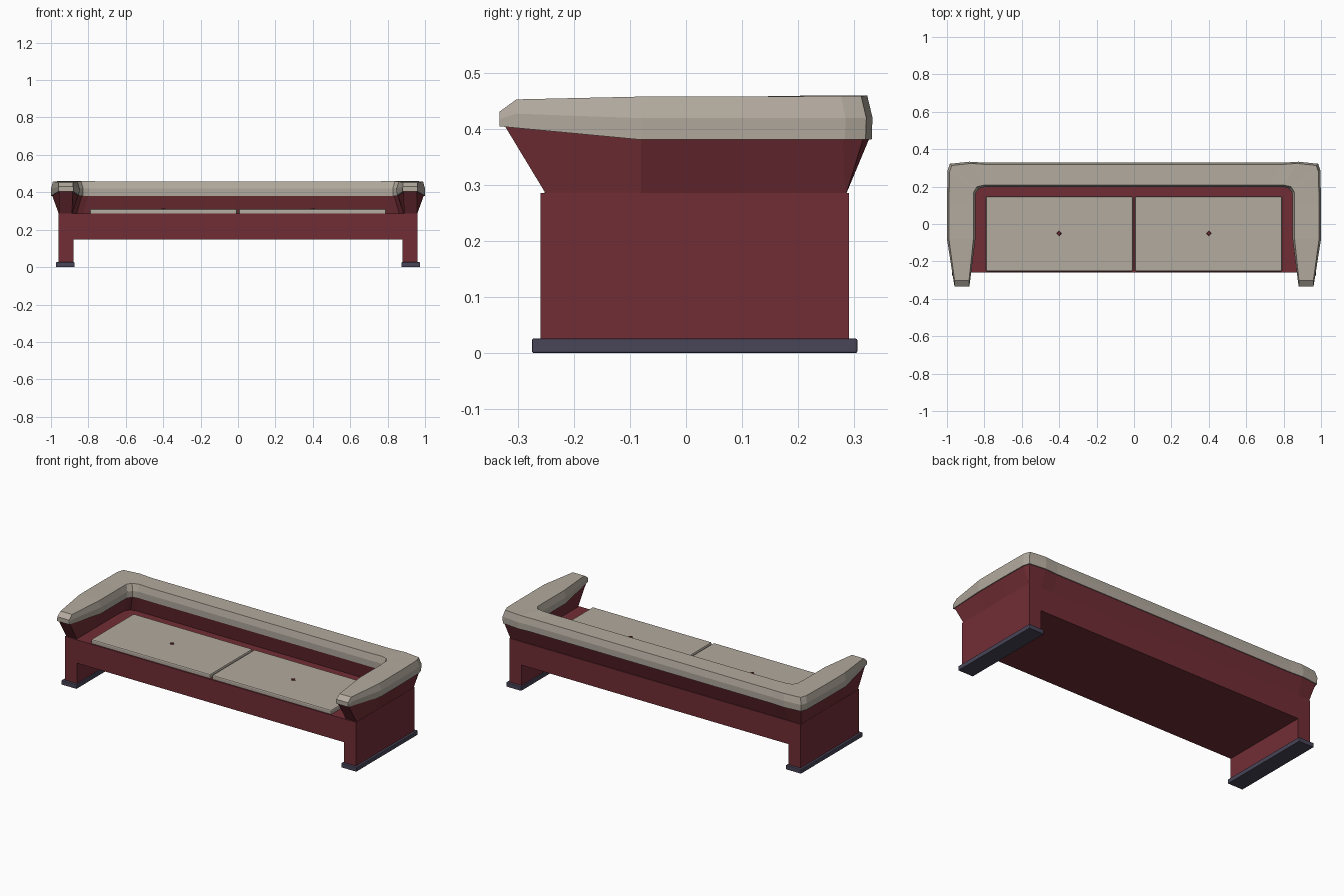
import bpy, bmesh

if "Cube" in bpy.data.objects:
    bpy.data.objects.remove(bpy.data.objects["Cube"])


def material(name, rgb):
    m = bpy.data.materials.new(name)
    m.diffuse_color = (*rgb, 1)
    m.use_nodes = True
    m.node_tree.nodes["Principled BSDF"].inputs["Base Color"].default_value = m.diffuse_color
    return m


RED = material("dark red", (0.165, 0.027, 0.036))
TAN = material("warm grey upholstery", (0.45, 0.405, 0.345))
DARK = material("slate feet", (0.065, 0.058, 0.095))


def finish(bm, name, mat):
    bmesh.ops.recalc_face_normals(bm, faces=bm.faces)
    me = bpy.data.meshes.new(name)
    bm.to_mesh(me)
    bm.free()
    me.materials.append(mat)
    ob = bpy.data.objects.new(name, me)
    bpy.context.collection.objects.link(ob)
    return ob


def box(name, lo, hi, mat, bevel=0):
    bm = bmesh.new()
    bmesh.ops.create_cube(bm, size=1)
    for v in bm.verts:
        v.co = [(a + b) / 2 + c * (b - a) for a, b, c in zip(lo, hi, v.co)]
    ob = finish(bm, name, mat)
    if bevel:
        mod = ob.modifiers.new("bevel", 'BEVEL')
        mod.width = bevel
        mod.segments = 2
    return ob


def loft(name, rings, mat):
    # mirror the right-hand rings to the left and skin the whole U shape
    rings = rings + [[(-x, y, z) for x, y, z in r] for r in reversed(rings)]
    bm = bmesh.new()
    vs = [[bm.verts.new(p) for p in r] for r in rings]
    n = len(vs[0])
    for a, b in zip(vs, vs[1:]):
        for i in range(n):
            j = (i + 1) % n
            bm.faces.new((a[i], a[j], b[j], b[i]))
    bm.faces.new(vs[0])
    bm.faces.new(vs[-1])
    return finish(bm, name, mat)


def mix(a, b, t):
    return (a[0] + (b[0] - a[0]) * t, a[1] + (b[1] - a[1]) * t)


# body: bridge-shaped profile extruded front to back
bm = bmesh.new()
prof = [(-.96, .025), (-.88, .025), (-.88, .147), (.88, .147),
        (.88, .025), (.96, .025), (.96, .286), (-.96, .286)]
face = bm.faces.new([bm.verts.new((x, -.26, z)) for x, z in prof])
ext = bmesh.ops.extrude_face_region(bm, geom=[face])
for v in ext["geom"]:
    if isinstance(v, bmesh.types.BMVert):
        v.co.y = .291
finish(bm, "body", RED)

# rail stations: outer xy, inner xy, bottom z, top z
stations = [
    ((.960, -.333), (.880, -.333), .405, .431),
    ((.965, -.303), (.876, -.303), .402, .453),
    ((1.00, -.08), (.848, -.08), .381, .458),
    ((1.00, .10), (.848, .12), .381, .458),
    ((.997, .285), (.846, .165), .381, .459),
    ((.985, .322), (.828, .190), .381, .459),
    ((.88, .333), (.795, .199), .381, .460),
    ((.80, .328), (.72, .199), .381, .458),
]
rail, wall = [], []
for i, (o, n, zb, zt) in enumerate(stations):
    zm = zb + (zt - zb) * .5
    t = .07 if i else .02
    ot, it = mix(o, n, t), mix(n, o, t)
    ob_, ib = mix(o, n, .01), mix(n, o, .01)
    rail.append([(*ob_, zb), (*o, zm), (*ot, zt), (*it, zt), (*n, zm), (*ib, zb)])
    # flared wall below: narrows towards the body
    wt_o, wt_i = mix(o, n, .04), mix(n, o, .04)
    yo = max(-.25, min(.286, o[1]))
    wo = (min(.958, o[0]), yo)
    if n[1] < .15:
        wi = (.888, max(-.25, n[1]))
    else:
        wi = (min(.885, n[0] + .035), n[1] + .03)
    dy = .008 if i < 2 else 0
    wall.append([(wo[0], wo[1], .284), (wt_o[0], wt_o[1] + dy, zb + .003),
                 (wt_i[0], wt_i[1] + dy, zb + .003), (wi[0], wi[1], .284)])
# the first two stations share the front edge at the foot of the wall
del wall[1]
loft("padded_rail", rail, TAN)
loft("flared_wall", wall, RED)

for s, side in ((1, "right"), (-1, "left")):
    # foot plinth
    xs = sorted((s * .873, s * .973))
    box(side + "_foot", (xs[0], -.275, 0), (xs[1], .306, .026), DARK, .003)
    # seat cushion with diamond button
    xs = sorted((s * .006, s * .792))
    box(side + "_cushion", (xs[0], -.253, .28), (xs[1], .147, .311), TAN, .007)
    bm = bmesh.new()
    bmesh.ops.create_cone(bm, cap_ends=True, segments=4, radius1=.016,
                          radius2=.01, depth=.006)
    for v in bm.verts:
        v.co.x += s * .4
        v.co.y -= .05
        v.co.z += .312
    finish(bm, side + "_button", RED)
